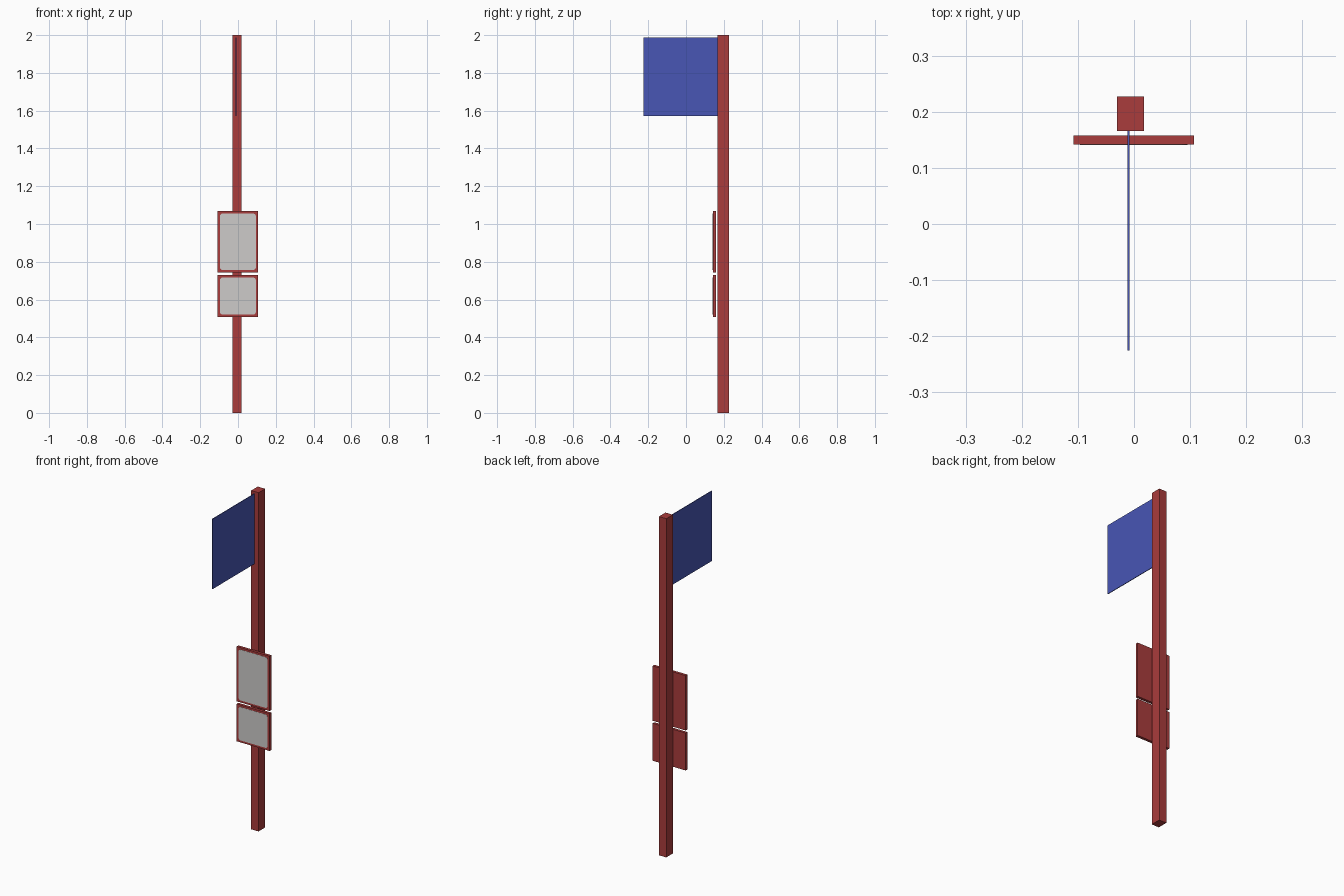
import bpy, bmesh, math

if "Cube" in bpy.data.objects:
    bpy.data.objects.remove(bpy.data.objects["Cube"])


def material(name, rgb):
    m = bpy.data.materials.new(name)
    m.diffuse_color = (*rgb, 1.0)
    m.use_nodes = True
    m.node_tree.nodes["Principled BSDF"].inputs["Base Color"].default_value = m.diffuse_color
    return m


RED = material("dark red paint", (0.40, 0.045, 0.045))
BLUE = material("blue cloth", (0.065, 0.093, 0.46))
GREY = material("pale grey panel", (0.61, 0.60, 0.585))


def finish(name, bm, mat):
    bmesh.ops.recalc_face_normals(bm, faces=bm.faces)
    mesh = bpy.data.meshes.new(name)
    bm.to_mesh(mesh)
    bm.free()
    mesh.materials.append(mat)
    ob = bpy.data.objects.new(name, mesh)
    bpy.context.collection.objects.link(ob)
    return ob


def box(name, x, y, z, mat):
    """Box from (min, max) ranges on each axis."""
    bm = bmesh.new()
    bmesh.ops.create_cube(bm, size=1.0)
    for v in bm.verts:
        v.co = [r[0] + (c + 0.5) * (r[1] - r[0]) for c, r in zip(v.co, (x, y, z))]
    return finish(name, bm, mat)


def rounded_panel(name, x, y, z, radius, mat, steps=4):
    """Thin plate facing -y with rounded corners."""
    bm = bmesh.new()
    corners = [(x[1], z[1], -1, -1), (x[0], z[1], 1, -1),
               (x[0], z[0], 1, 1), (x[1], z[0], -1, 1)]
    loop = []
    for i, (cx, cz, sx, sz) in enumerate(corners):
        for s in range(steps + 1):
            a = math.pi / 2 * (i + s / steps)
            loop.append(bm.verts.new((cx + sx * radius + radius * math.cos(a), y[0],
                                      cz + sz * radius + radius * math.sin(a))))
    face = bm.faces.new(loop)
    out = bmesh.ops.extrude_face_region(bm, geom=[face])["geom"]
    moved = [g for g in out if isinstance(g, bmesh.types.BMVert)]
    bmesh.ops.translate(bm, verts=moved, vec=(0, y[1] - y[0], 0))
    return finish(name, bm, mat)


# Square post
box("post", (-0.03, 0.018), (0.166, 0.227), (0.0, 2.0), RED)

# Thin flag reaching forward from the post
box("flag", (-0.012, -0.008), (-0.225, 0.167), (1.573, 1.987), BLUE)

# Two sign boards with pale rounded faces
for name, z0, z1 in (("upper", 0.744, 1.068), ("lower", 0.508, 0.729)):
    box(name + "_sign_board", (-0.108, 0.107), (0.1418, 0.158), (z0, z1), RED)
    rounded_panel(name + "_sign_face", (-0.096, 0.095), (0.1408, 0.1425),
                  (z0 + 0.012, z1 - 0.012), 0.016, GREY)
